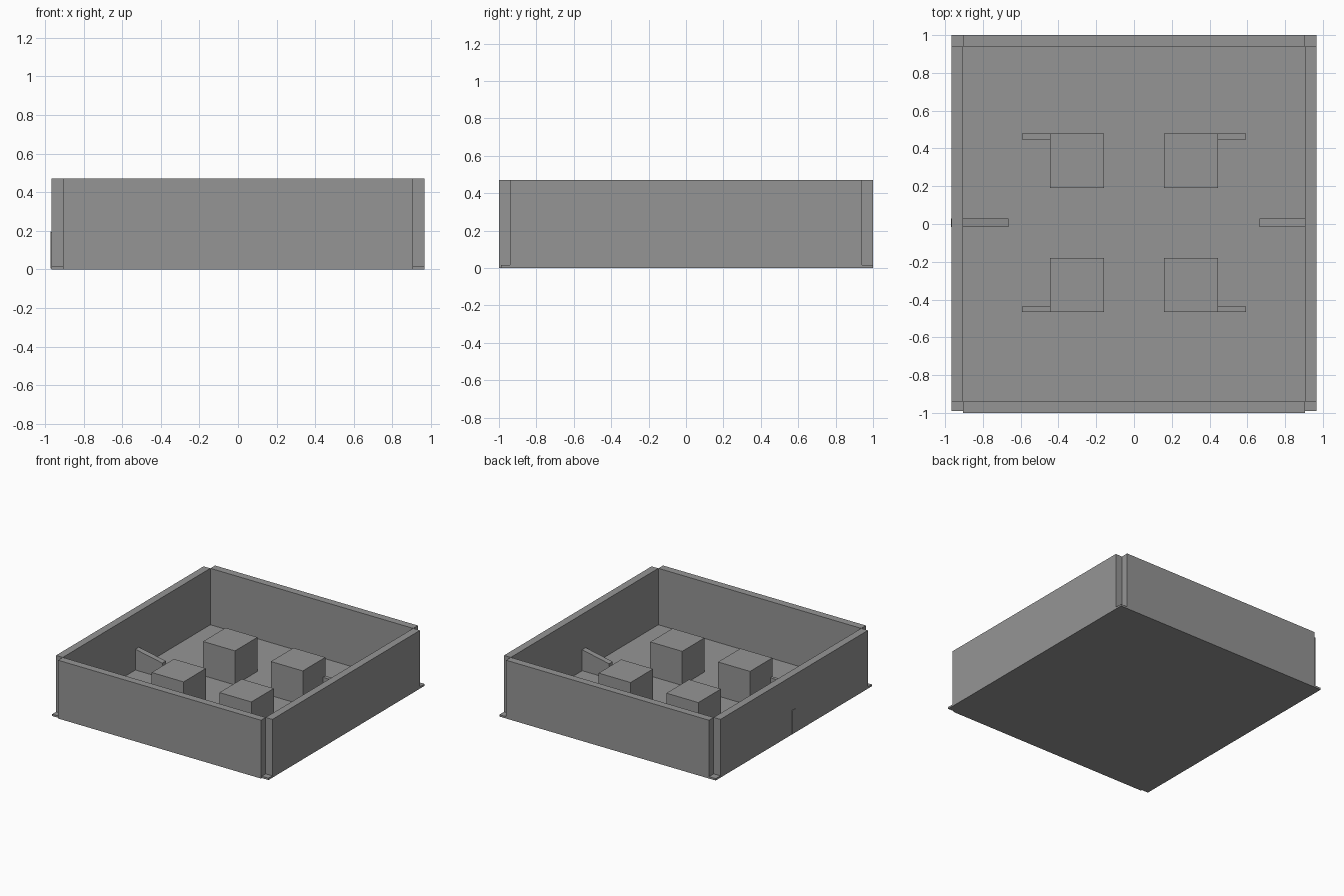
import bpy
import bmesh

default = bpy.data.objects.get("Cube")
if default:
    bpy.data.objects.remove(default, do_unlink=True)

# Single grey finish
grey = bpy.data.materials.new("plain_grey")
grey.use_nodes = True
colour = (0.3, 0.3, 0.3, 1)
grey.diffuse_color = colour
grey.node_tree.nodes["Principled BSDF"].inputs["Base Color"].default_value = colour

FLOOR_TOP = 0.015
WALL_TOP = 0.47


def slab(name, x, y, z, end_top=None):
    """Box between paired limits; end_top gives the top height at the second x."""
    bm = bmesh.new()
    bmesh.ops.create_cube(bm, size=1)
    for v in bm.verts:
        at_end = v.co.x > 0
        top = end_top if at_end and end_top is not None else z[1]
        v.co = (x[at_end], y[v.co.y > 0], top if v.co.z > 0 else z[0])
    bmesh.ops.recalc_face_normals(bm, faces=bm.faces)
    mesh = bpy.data.meshes.new(name)
    bm.to_mesh(mesh)
    bm.free()
    mesh.materials.append(grey)
    obj = bpy.data.objects.new(name, mesh)
    bpy.context.collection.objects.link(obj)
    return obj


# Floor and the end walls, which leave the corners notched
slab("floor", (-0.965, 0.965), (-0.99, 1.0), (0, FLOOR_TOP))
slab("front_wall", (-0.905, 0.905), (-1.0, -0.94), (0, WALL_TOP))
slab("back_wall", (-0.905, 0.905), (0.94, 1.0), (0, WALL_TOP))

for side, s in (("left", 1), ("right", -1)):
    # Side wall
    slab(side + "_wall", (s * 0.905, s * 0.965), (-0.94, 0.94), (0, WALL_TOP))

    # Sloping fin, whose root pokes just through the right wall
    root = 0.96 if s > 0 else 0.97
    slab(side + "_fin", (s * root, s * 0.665), (-0.015, 0.03), (0.005, 0.195), 0.135)

    # Blocks, each with a thin low partition
    for end, block_y, fin_y in (("front", (-0.465, -0.18), (-0.465, -0.438)),
                                ("back", (0.19, 0.478), (0.447, 0.478))):
        slab(f"{end}_{side}_block", (s * 0.16, s * 0.445), block_y, (0.01, 0.29))
        slab(f"{end}_{side}_partition", (s * 0.44, s * 0.592), fin_y, (0.01, 0.14))
